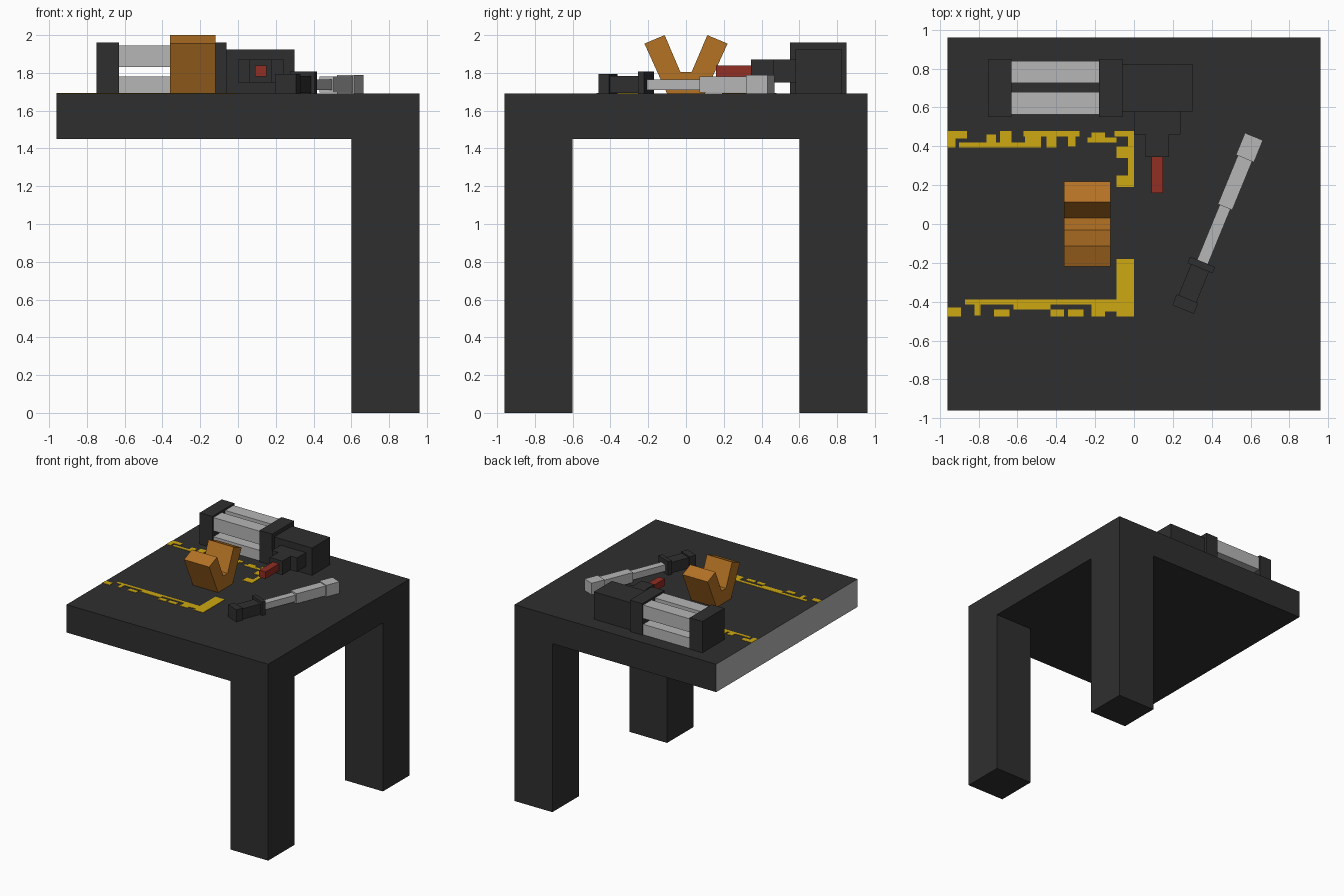
import bpy, bmesh, math
from mathutils import Matrix, Vector

cube = bpy.data.objects.get("Cube")
if cube:
    bpy.data.objects.remove(cube, do_unlink=True)


def material(name, hex_code):
    srgb = [int(hex_code[i:i + 2], 16) / 255 for i in (0, 2, 4)]
    rgba = [c / 12.92 if c < 0.04 else ((c + 0.055) / 1.055) ** 2.4 for c in srgb] + [1]
    m = bpy.data.materials.new(name)
    m.use_nodes = True
    m.diffuse_color = rgba
    m.node_tree.nodes["Principled BSDF"].inputs["Base Color"].default_value = rgba
    return m


DARK = material("dark iron", "2f2f2f")
SILVER = material("silver steel", "b6b6b6")
ORANGE = material("orange brown", "b47224")
YELLOW = material("yellow paint", "cea912")
RED = material("red", "922e24")


def finish(name, bm, *mats):
    bmesh.ops.recalc_face_normals(bm, faces=bm.faces)
    mesh = bpy.data.meshes.new(name)
    bm.to_mesh(mesh)
    bm.free()
    for m in mats:
        mesh.materials.append(m)
    obj = bpy.data.objects.new(name, mesh)
    bpy.context.collection.objects.link(obj)
    return obj


def add_box(bm, x, y, z):
    size = [b - a for a, b in (x, y, z)]
    mid = [(a + b) / 2 for a, b in (x, y, z)]
    bmesh.ops.create_cube(bm, size=1, matrix=Matrix.Translation(mid) @ Matrix.Diagonal(size + [1]))


def box(name, x, y, z, mat):
    bm = bmesh.new()
    add_box(bm, x, y, z)
    return finish(name, bm, mat)


TOP = 1.69

# Table: slab with one bare steel edge, and two legs
slab = box("table_top", (-0.96, 0.96), (-0.96, 0.96), (1.45, TOP), DARK)
slab.data.materials.append(SILVER)
for face in slab.data.polygons:
    if face.normal.x < -0.9:
        face.material_index = 1
box("front_leg", (0.6, 0.96), (-0.96, -0.6), (0, 1.45), DARK)
box("back_leg", (0.6, 0.96), (0.6, 0.96), (0, 1.45), DARK)

# Clamp: two end blocks joined by four square bars
for name, x in (("outer_block", -0.75), ("inner_block", -0.18)):
    box(name, (x, x + 0.12), (0.55, 0.85), (TOP, 1.96), DARK)
for y in (0.565, 0.725):
    for z in (1.665, 1.83):
        box("clamp_bar", (-0.63, -0.18), (y, y + 0.115), (z, z + 0.115), SILVER)

# Drive housing with stepped spindle and red tip
box("housing", (-0.06, 0.3), (0.58, 0.825), (TOP, 1.925), DARK)
box("spindle_base", (0, 0.24), (0.46, 0.58), (1.75, 1.87), DARK)
box("spindle_nose", (0.06, 0.18), (0.345, 0.46), (1.75, 1.87), DARK)
box("spindle_tip", (0.09, 0.15), (0.16, 0.345), (1.78, 1.84), RED)

# V-shaped holder: half profile mirrored in y, extruded along x
half = [(0.1, TOP), (0.22, 1.955), (0.113, 2.0), (0.03, 1.805)]
outline = half + [(-y, z) for y, z in reversed(half)]
bm = bmesh.new()
face = bm.faces.new([bm.verts.new((-0.36, y, z)) for y, z in outline])
ext = bmesh.ops.extrude_face_region(bm, geom=[face])
bmesh.ops.translate(bm, vec=(0.24, 0, 0),
                    verts=[v for v in ext["geom"] if isinstance(v, bmesh.types.BMVert)])
finish("v_holder", bm, ORANGE)

# Hand tool lying at an angle: start, end, width, height of each section
start = Vector((0.2525, -0.44, 1.738))
turn = Matrix.Translation(start) @ Matrix.Rotation(-math.radians(22.3), 4, "Z")
for name, a, b, w, h, mat in (
        ("tool_end_cap", 0, 0.06, 0.12, 0.112, DARK),
        ("tool_handle", 0.06, 0.23, 0.1, 0.09, DARK),
        ("tool_collar", 0.23, 0.265, 0.14, 0.14, DARK),
        ("tool_shaft", 0.265, 0.57, 0.06, 0.056, SILVER),
        ("tool_neck", 0.57, 0.84, 0.08, 0.085, SILVER),
        ("tool_head", 0.84, 0.962, 0.1, 0.103, SILVER)):
    part = box(name, (-w / 2, w / 2), (a, b), (-h / 2, h / 2), mat)
    part.data.transform(turn)

# Worn floor marking: chipped strips as thin plates
back_marks = [
    (-0.96, -0.86, 0.44, 0.48), (-0.96, -0.92, 0.395, 0.44), (-0.9, -0.48, 0.395, 0.42),
    (-0.76, -0.71, 0.42, 0.46), (-0.69, -0.63, 0.42, 0.48), (-0.57, -0.28, 0.45, 0.48),
    (-0.56, -0.48, 0.42, 0.45), (-0.45, -0.4, 0.395, 0.45), (-0.34, -0.3, 0.4, 0.45),
    (-0.24, -0.09, 0.42, 0.445), (-0.22, -0.15, 0.445, 0.47), (-0.1, 0, 0.45, 0.48),
    (-0.03, 0, 0.25, 0.45), (-0.09, 0, 0.34, 0.4), (-0.09, 0, 0.19, 0.25)]
front_marks = [
    (-0.96, -0.89, -0.475, -0.43), (-0.87, 0, -0.415, -0.39), (-0.82, -0.79, -0.47, -0.415),
    (-0.72, -0.64, -0.475, -0.44), (-0.62, -0.43, -0.44, -0.415), (-0.43, -0.36, -0.475, -0.44),
    (-0.34, -0.26, -0.475, -0.44), (-0.22, -0.09, -0.45, -0.415), (-0.22, -0.15, -0.475, -0.45),
    (-0.09, 0, -0.475, -0.18)]
for name, marks in (("back_marking", back_marks), ("front_marking", front_marks)):
    bm = bmesh.new()
    for x0, x1, y0, y1 in marks:
        add_box(bm, (x0, x1), (y0, y1), (TOP - 0.002, TOP + 0.003))
    finish(name, bm, YELLOW)
